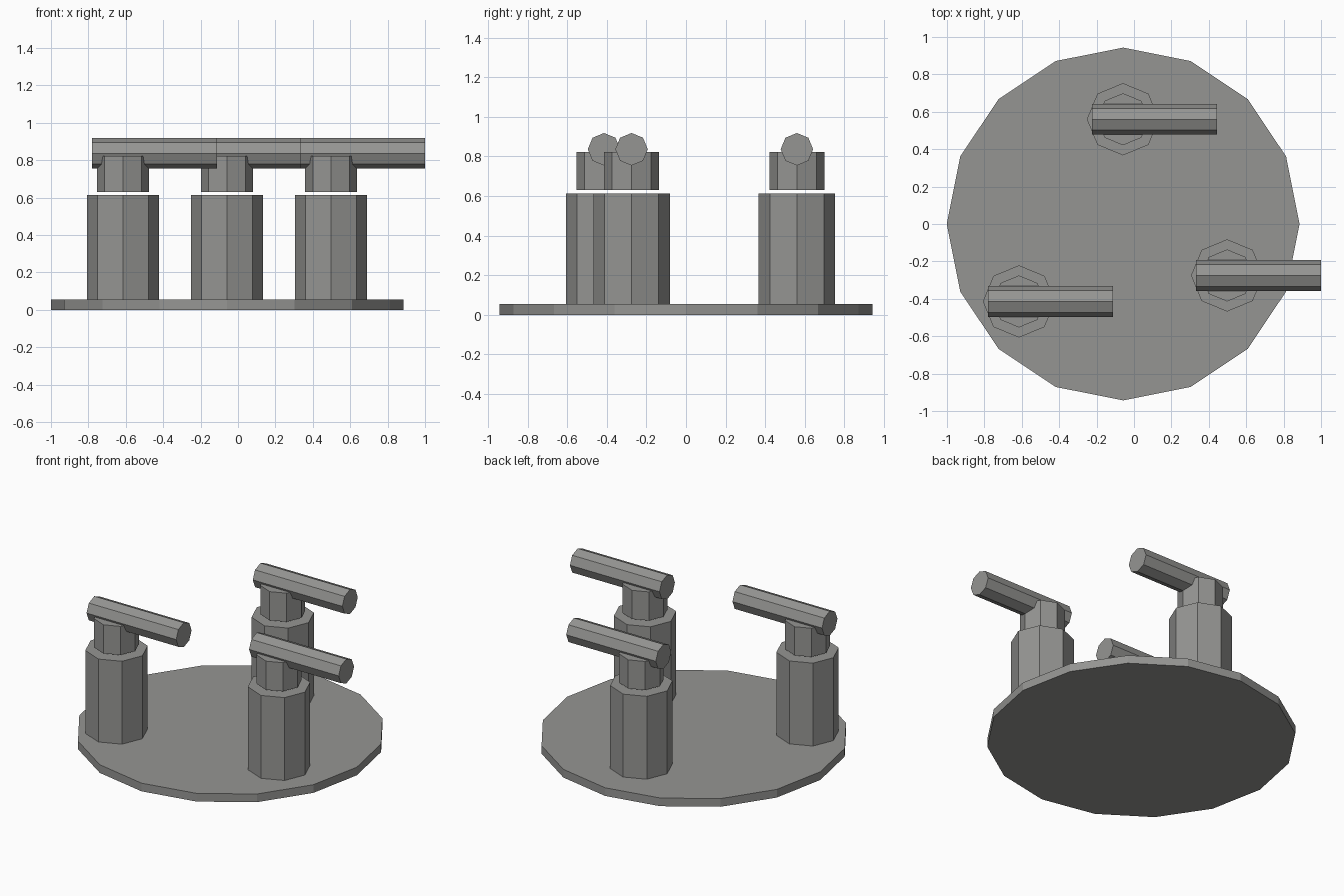
import bpy, math

if "Cube" in bpy.data.objects:
    bpy.data.objects.remove(bpy.data.objects["Cube"])

grey = bpy.data.materials.new("warm grey")
grey.diffuse_color = (0.30, 0.30, 0.29, 1)
grey.use_nodes = True
grey.node_tree.nodes["Principled BSDF"].inputs["Base Color"].default_value = grey.diffuse_color


def prism(name, sides, radius, length, centre, along_x=False):
    """Flat-sided cylinder with corners on the axes."""
    bpy.ops.mesh.primitive_cylinder_add(
        vertices=sides, radius=radius, depth=length, location=centre,
        rotation=(0, math.pi / 2 if along_x else 0, 0))
    ob = bpy.context.object
    ob.name = name
    ob.data.materials.append(grey)
    return ob


def upright(name, sides, radius, z0, z1, x, y):
    return prism(name, sides, radius, z1 - z0, (x, y, (z0 + z1) / 2))


# round base plate
upright("base_plate", 16, 0.943, 0.0, 0.055, -0.058, 0.0)

# three posts, each with a floating neck and an offset lever bar
for i, (x, y) in enumerate([(-0.615, -0.414), (-0.059, 0.56), (0.498, -0.275)], 1):
    upright(f"post_{i}", 8, 0.193, 0.055, 0.613, x, y)
    upright(f"neck_{i}", 8, 0.139, 0.63, 0.823, x, y)
    prism(f"lever_bar_{i}", 8, 0.082, 0.667, (x + 0.168, y, 0.836), along_x=True)
